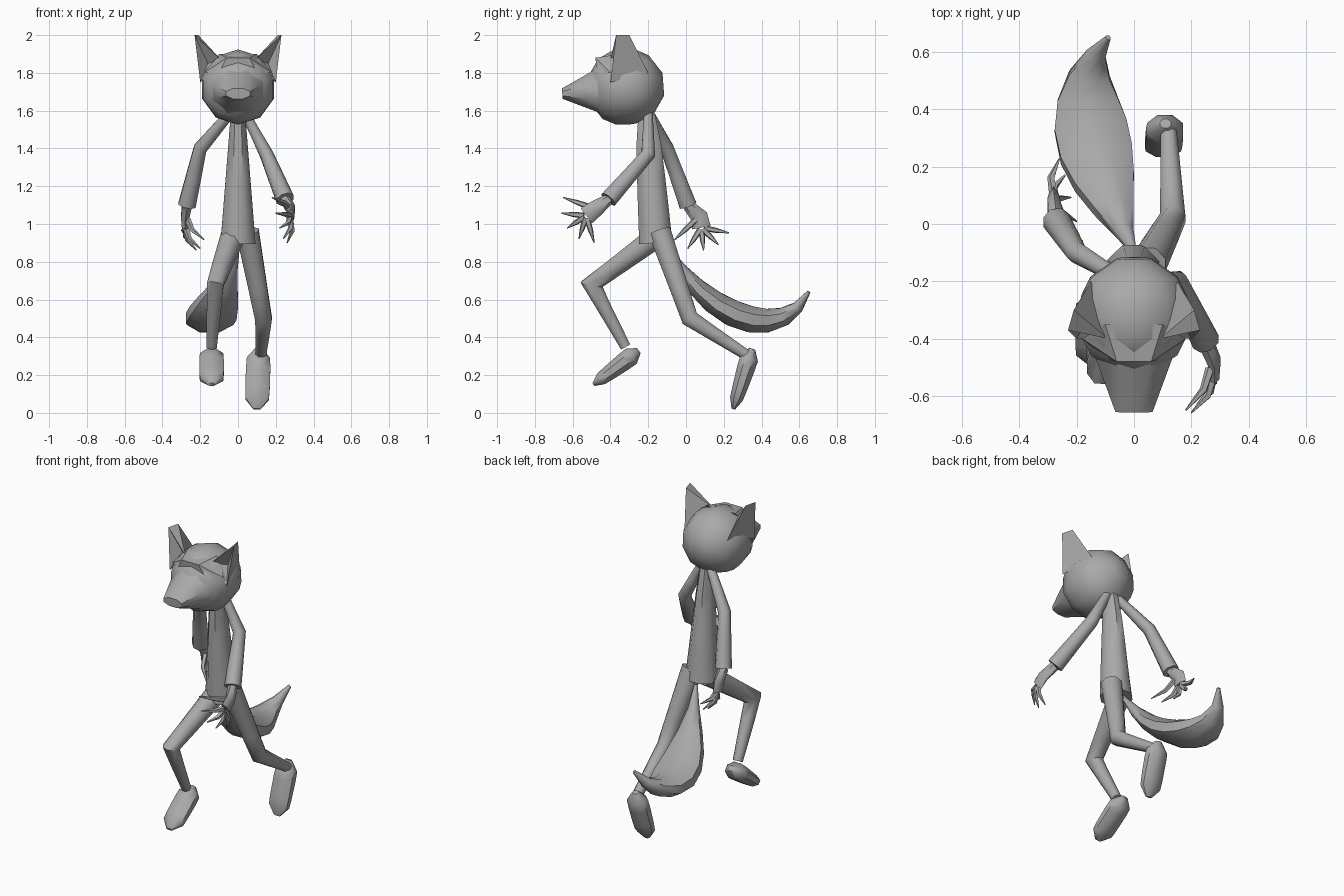
import bpy, bmesh, math
from mathutils import Vector
from mathutils.geometry import interpolate_bezier

cube = bpy.data.objects.get("Cube")
if cube:
    bpy.data.objects.remove(cube)

grey = bpy.data.materials.new("plain grey")
grey.use_nodes = True
shade = (.4, .4, .4, 1)
grey.diffuse_color = shade
grey.node_tree.nodes["Principled BSDF"].inputs["Base Color"].default_value = shade


def finish(name, bm, angle=50):
    """Turn a bmesh into a shaded grey object."""
    bmesh.ops.recalc_face_normals(bm, faces=bm.faces)
    mesh = bpy.data.meshes.new(name)
    bm.to_mesh(mesh)
    bm.free()
    mesh.materials.append(grey)
    part = bpy.data.objects.new(name, mesh)
    bpy.context.collection.objects.link(part)
    bpy.ops.object.select_all(action="DESELECT")
    part.select_set(True)
    bpy.context.view_layer.objects.active = part
    bpy.ops.object.shade_smooth_by_angle(angle=math.radians(angle))


def subdivide(joints, steps):
    """Add evenly spaced points between neighbouring joints."""
    joints = [Vector(joint) for joint in joints]
    points = [joints[0]]
    for start, end in zip(joints, joints[1:]):
        points += [start.lerp(end, (step + 1) / steps) for step in range(steps)]
    return points


def tube(name, points, width, depth, sides=8):
    """Loft elliptical rings; width and depth are functions of the way along."""
    bm = bmesh.new()
    rings = []
    last = len(points) - 1
    for i, point in enumerate(points):
        after = (points[min(i + 1, last)] - points[min(i, last - 1)]).normalized()
        before = (points[max(i, 1)] - points[max(i - 1, 0)]).normalized()
        along = (after + before).normalized()
        across = Vector((1, 0, 0))
        across = (across - along * across.dot(along)).normalized()
        # Widen rings at bends so that the limb keeps its thickness
        upright = along.cross(across) / max(along.dot(after), .7)
        across, upright = across * width(i / last), upright * depth(i / last)
        turns = [math.tau * (k + .5) / sides for k in range(sides)]
        rings.append([bm.verts.new(point + across * math.cos(a) + upright * math.sin(a))
                      for a in turns])
    for ring, following in zip(rings, rings[1:]):
        for k in range(sides):
            bm.faces.new((ring[k - 1], ring[k], following[k], following[k - 1]))
    bm.faces.new(rings[0])
    bm.faces.new(rings[-1])
    finish(name, bm)


def dome(t, power):
    """Rounded at both ends; a higher power keeps the middle straighter."""
    return max(.3, math.sqrt(1 - abs(2 * t - 1) ** power))


# Torso widening to the hips
tube("torso", subdivide([(0, -.21, 1.6), (0, -.16, .9)], 4),
     lambda t: .04 + .06 * t, lambda t: .045 + .05 * math.sqrt(t))

# Skull and snout
tube("skull", subdivide([(0, -.12, 1.74), (0, -.52, 1.71)], 6),
     lambda t: .2 * dome(t, 2.5), lambda t: .2 * dome(t, 2.5), 10)
tube("snout", subdivide([(0, -.4, 1.71), (0, -.655, 1.69)], 2),
     lambda t: .17 - .1 * t, lambda t: .16 - .13 * t)

# Faceted forehead that overhangs the eyes
bm = bmesh.new()
for side in (-1, 1):
    for x, y, z in ((.1, -.35, 1.9), (.06, -.48, 1.88), (.18, -.4, 1.8), (.1, -.47, 1.8)):
        bm.verts.new((side * x, y, z))
bmesh.ops.convex_hull(bm, input=bm.verts)
finish("forehead", bm, 25)


# Ears with a hollow front
def ear(name, side):
    bm = bmesh.new()
    corners = ((.23, -.37, 2), (.09, -.4, 1.87), (.2, -.4, 1.75),
               (.15, -.2, 1.8), (.21, -.3, 2), (.16, -.33, 1.85))
    tip, inner, outer, back, tip_back, hollow = [
        bm.verts.new((side * x, y, z)) for x, y, z in corners]
    for face in ((tip, inner, hollow), (tip, hollow, outer), (inner, outer, hollow),
                 (tip, tip_back, inner), (tip_back, back, inner), (tip, outer, tip_back),
                 (outer, back, tip_back), (inner, back, outer)):
        bm.faces.new(face)
    finish(name, bm, 35)


ear("left_ear", 1)
ear("right_ear", -1)


# Arm with a hand whose thumb and fingers fan out from the palm
def arm(label, side, joints, palm, thumb_angle):
    def thickness(t):
        return .025 + .025 * t
    tube(label + "_arm", subdivide(joints, 2), thickness, thickness)

    def fan(turn):
        return Vector((0, math.cos(thumb_angle + turn), math.sin(thumb_angle + turn)))
    palm = Vector(palm)
    knuckles = palm + fan(1) * .06
    tube(label + "_palm", [Vector(joints[-1]), palm, knuckles],
         lambda t: .03 - .01 * t, lambda t: .03 + .02 * math.sqrt(t), 6)
    for i in range(5):
        tip = palm + fan(i * .47) * .18
        tip.x -= side * (.1 - .02 * i)
        root = palm.lerp(tip, .15) if i == 0 else knuckles.lerp(tip, .1)
        bend = root.lerp(tip, .5) + Vector((side * .02, 0, 0))
        tube(f"{label}_finger_{i + 1}", [root, bend, tip],
             lambda t: .017 - .014 * t * t, lambda t: .017 - .014 * t * t, 5)


arm("left", 1, [(.03, -.2, 1.6), (.15, -.2, 1.37), (.25, -.41, 1.13)],
    (.28, -.48, 1.08), 2.8)
arm("right", -1, [(-.03, -.2, 1.6), (-.2, -.1, 1.4), (-.27, .01, 1.1)],
    (-.28, .07, 1.04), 3.9)


# Leg tapering to the ankle, with a long rounded foot
def leg(label, joints, heel, toe):
    def thickness(t):
        return .065 - .035 * t
    tube(label + "_leg", subdivide(joints, 3), thickness, thickness)
    tube(label + "_foot", subdivide([heel, toe], 6),
         lambda t: .07 * dome(t, 6), lambda t: (.06 - .025 * t) * dome(t, 6))


leg("left", [(.05, -.14, .96), (.135, .02, .5), (.12, .33, .3)],
    (.11, .35, .34), (.1, .25, .02))
leg("right", [(-.03, -.16, .93), (-.12, -.5, .68), (-.14, -.32, .35)],
    (-.14, -.25, .33), (-.14, -.49, .15))

# Bushy tail sweeping back and curling up
curve = interpolate_bezier(Vector((0, -.1, .88)), Vector((-.1, .1, .5)),
                           Vector((-.25, .5, .35)), Vector((-.09, .65, .64)), 10)
tube("tail", curve, lambda t: .01 + .13 * abs(math.sin(math.pi * t)) ** 1.5,
     lambda t: .01 + .065 * math.sin(math.pi * t))
